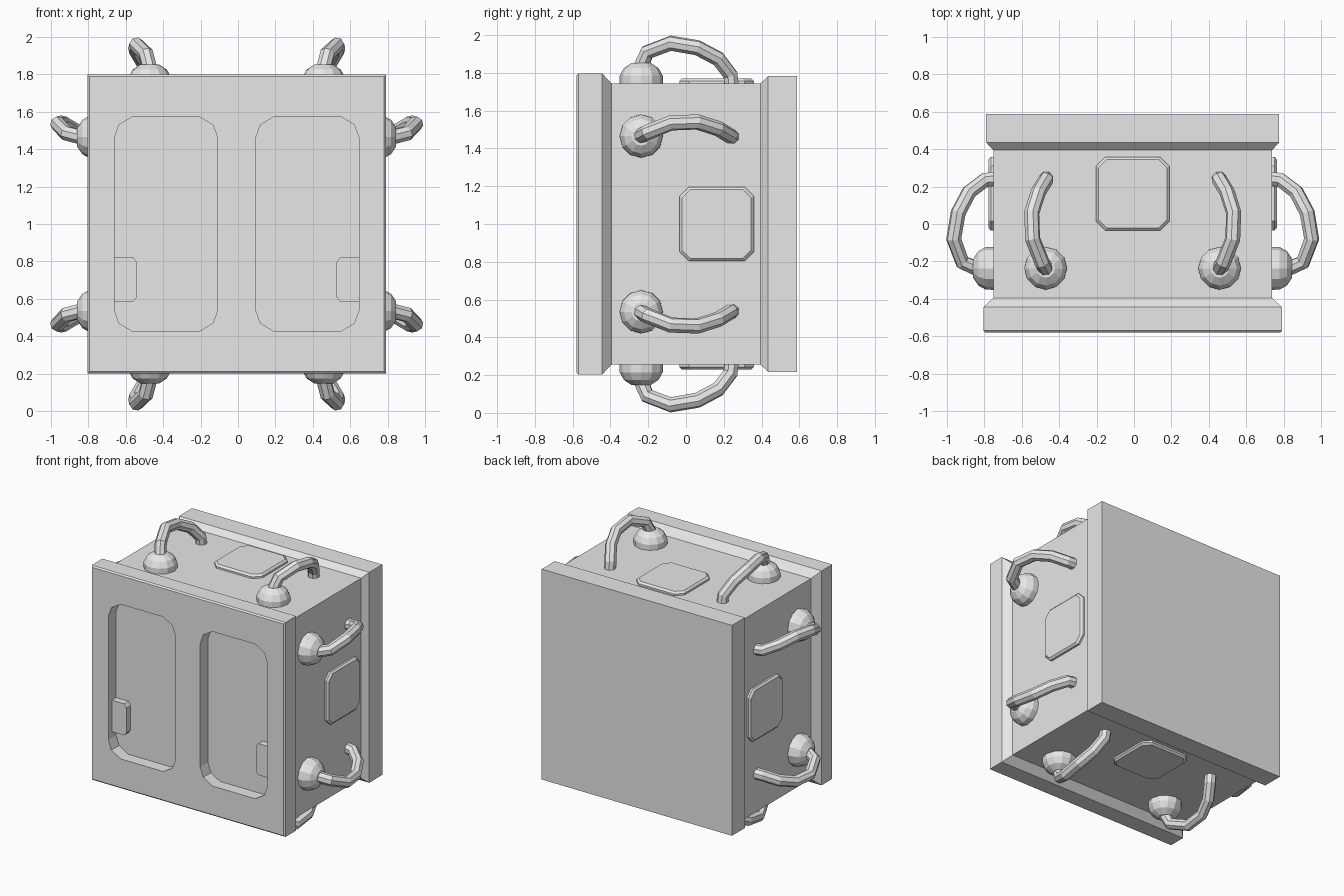
import bpy, bmesh
from math import cos, sin, pi
from mathutils import Matrix, Vector

cube = bpy.data.objects.get("Cube")
if cube:
    bpy.data.objects.remove(cube, do_unlink=True)

grey = bpy.data.materials.new("plain grey")
grey.use_nodes = True
COLOUR = (0.8, 0.8, 0.8, 1)
grey.diffuse_color = COLOUR
grey.node_tree.nodes["Principled BSDF"].inputs["Base Color"].default_value = COLOUR

CENTRE = Matrix.Translation((-0.007, 0, 1))


def add_object(name, data, matrix):
    data.materials.append(grey)
    obj = bpy.data.objects.new(name, data)
    obj.matrix_world = matrix
    bpy.context.collection.objects.link(obj)
    return obj


def loft(name, rings, matrix=CENTRE):
    """Join matching rings of points into a closed, flat-shaded solid."""
    bm = bmesh.new()
    loops = [[bm.verts.new(p) for p in ring] for ring in rings]
    n = len(loops[0])
    for a, b in zip(loops, loops[1:]):
        for i in range(n):
            j = (i + 1) % n
            bm.faces.new((a[i], a[j], b[j], b[i]))
    bm.faces.new(loops[0])
    bm.faces.new(loops[-1])
    bmesh.ops.recalc_face_normals(bm, faces=bm.faces)
    mesh = bpy.data.meshes.new(name)
    bm.to_mesh(mesh)
    bm.free()
    return add_object(name, mesh, matrix)


def outline(hx, hy, cuts):
    """Rectangle outline; cuts are corner points measured inward from each corner."""
    points = []
    for sx, sy in ((1, 1), (-1, 1), (-1, -1), (1, -1)):
        for dx, dy in (cuts if sx * sy < 0 else cuts[::-1]):
            points.append((sx * (hx - dx), sy * (hy - dy)))
    return points


def upright(points, y, cx=0, cz=0):
    return [(cx + u, y, cz + v) for u, v in points]


# Housing: square sections from front flange to back flange
SECTIONS = [(-0.58, 0.788), (-0.57, 0.798), (-0.445, 0.798), (-0.395, 0.745),
            (0.395, 0.745), (0.435, 0.783), (0.588, 0.783)]
housing = loft("housing", [upright(outline(h, h, [(0, 0)]), y) for y, h in SECTIONS])

# Recessed front windows with a latch block in each
WINDOW = outline(0.276, 0.575, [(0.1, 0), (0.025, 0.045), (0, 0.115)])
for side, s in (("left", 1), ("right", -1)):
    cutter = loft("window_cutter", [upright(WINDOW, y, s * 0.378) for y in (-0.7, -0.49)])
    cutter.hide_render = True
    cut = housing.modifiers.new("window", 'BOOLEAN')
    cut.operation, cut.solver, cut.object = 'DIFFERENCE', 'EXACT', cutter
    bpy.context.view_layer.objects.active = housing
    bpy.ops.object.modifier_apply(modifier=cut.name)
    bpy.data.objects.remove(cutter, do_unlink=True)
    block = [(0.655, -0.415), (0.553, -0.415), (0.533, -0.39), (0.533, -0.205),
             (0.553, -0.18), (0.655, -0.18)]
    loft(side + "_latch", [[(s * x, y, z) for x, z in block] for y in (-0.485, -0.54)])

# Dome profile (radius, height) and grip path, both measured on the upper face
DOME = [(0.115, -0.01), (0.114, 0.04), (0.092, 0.08), (0.05, 0.108)]
GRIP = [(0.465, -0.24, 1.83 - 1), (0.485, -0.205, 0.91), (0.535, -0.08, 0.957),
        (0.54, 0.06, 0.933), (0.505, 0.17, 0.875), (0.465, 0.235, 0.79), (0.462, 0.243, 0.72)]


def add_grip(name, side, matrix):
    curve = bpy.data.curves.new(name, 'CURVE')
    curve.dimensions = '3D'
    curve.bevel_depth, curve.bevel_resolution = 0.041, 2
    curve.use_fill_caps = True
    spline = curve.splines.new('POLY')
    spline.points.add(len(GRIP) - 1)
    for point, (x, y, z) in zip(spline.points, GRIP):
        point.co = (side * x, y, z, 1)
    spline.use_smooth = False
    path = bpy.data.objects.new(name + "_path", curve)
    bpy.context.collection.objects.link(path)
    bpy.context.view_layer.update()
    mesh = bpy.data.meshes.new_from_object(path.evaluated_get(bpy.context.evaluated_depsgraph_get()))
    bpy.data.objects.remove(path, do_unlink=True)
    mesh.shade_flat()
    add_object(name, mesh, matrix)


# Each of the four side faces carries a raised plate and two handles
for k, face in enumerate(("top", "left", "bottom", "right")):
    turn = CENTRE @ Matrix.Rotation(k * pi / 2, 4, 'Y')
    plate = []
    for half, cut, z in ((0.197, 0.05, 0.735), (0.197, 0.05, 0.758), (0.183, 0.044, 0.771)):
        plate.append([(x, y + 0.162, z) for x, y in outline(half, half, [(cut, 0), (0, cut)])])
    loft(face + "_plate", plate, turn)
    for tag, s in (("a", 1), ("b", -1)):
        rings = [[(s * 0.465 + r * cos(i * pi / 6), -0.237 + r * sin(i * pi / 6), 0.745 + h)
                  for i in range(12)] for r, h in DOME]
        loft(f"{face}_handle_base_{tag}", rings, turn)
        add_grip(f"{face}_handle_grip_{tag}", s, turn)
